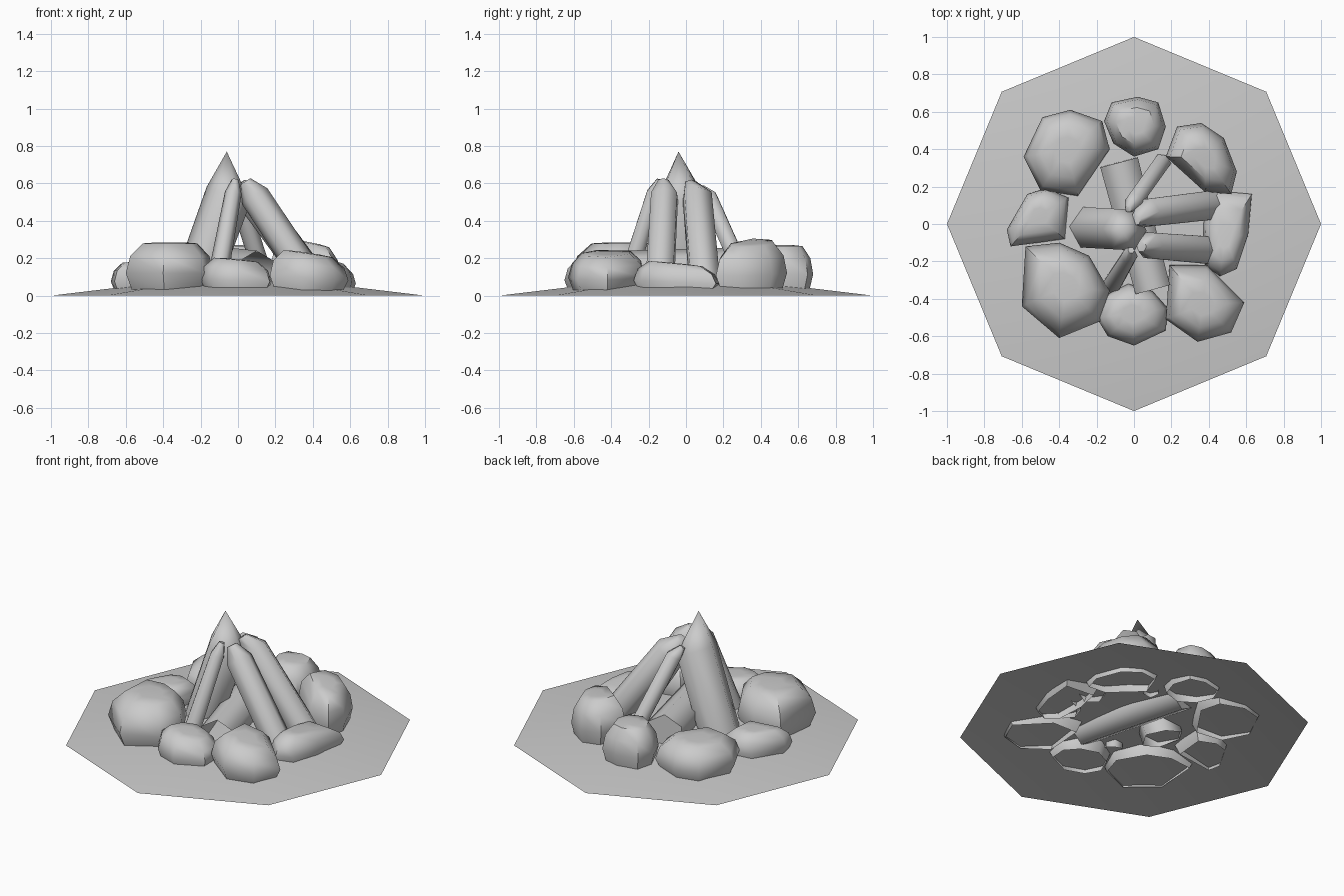
import bpy, bmesh, math
from mathutils import Vector

if "Cube" in bpy.data.objects:
    bpy.data.objects.remove(bpy.data.objects["Cube"])


def finish(name, bm, angle=40):
    bmesh.ops.recalc_face_normals(bm, faces=bm.faces)
    mesh = bpy.data.meshes.new(name)
    bm.to_mesh(mesh)
    bm.free()
    obj = bpy.data.objects.new(name, mesh)
    bpy.context.collection.objects.link(obj)
    bpy.ops.object.select_all(action='DESELECT')
    obj.select_set(True)
    bpy.context.view_layer.objects.active = obj
    bpy.ops.object.shade_smooth_by_angle(angle=math.radians(angle))
    return obj


def loft(rings, cap_top=True):
    bm = bmesh.new()
    loops = [[bm.verts.new(p) for p in ring] for ring in rings]
    n = len(loops[0])
    for a, b in zip(loops, loops[1:]):
        for i in range(n):
            j = (i + 1) % n
            bm.faces.new((a[i], a[j], b[j], b[i]))
    if cap_top:
        bm.faces.new(loops[-1])
    bmesh.ops.remove_doubles(bm, verts=bm.verts, dist=0.0005)
    return bm


def rock(name, height, outline, lean=(0, 0)):
    # Open-bottomed stone: plan outline swept up a rounded profile, top sloped by lean
    n = len(outline)
    cx = sum(p[0] for p in outline) / n
    cy = sum(p[1] for p in outline) / n
    rings = []
    for s, t in ((0.84, 0.06), (1.0, 0.42), (0.90, 0.74), (0.62, 0.98), (0.3, 1.0)):
        ring = []
        for x, y in outline:
            dx, dy = (x - cx) * s, (y - cy) * s
            ring.append((cx + dx, cy + dy, t * (height + lean[0] * dx + lean[1] * dy)))
        rings.append(ring)
    finish(name, loft(rings), 50)


def log(name, base, top, tip, r0, r1, tip_scale=0.4, sides=6):
    # Faceted log with a cut or pointed end, open base kept above the floor
    base, top, tip = Vector(base), Vector(top), Vector(tip)
    axis = (top - base).normalized()
    side = axis.cross(Vector((0, 0, 1))).normalized()
    up = side.cross(axis)
    rings = []
    for c, r in ((base, r0), (top, r1), (tip, r1 * tip_scale)):
        ring = []
        for i in range(sides):
            a = math.tau * (i + 0.5) / sides
            p = c + side * (r * math.cos(a)) + up * (r * math.sin(a))
            p.z = max(p.z, 0.02)
            ring.append(p)
        rings.append(ring)
    finish(name, loft(rings, tip_scale > 0), 65)


# Ground: shallow open octagonal cone
bm = bmesh.new()
rim = [bm.verts.new((math.cos(i * math.pi / 4), math.sin(i * math.pi / 4), 0)) for i in range(8)]
apex = bm.verts.new((0, 0, 0.12))
for i in range(8):
    bm.faces.new((rim[i], rim[(i + 1) % 8], apex))
finish("ground_mound", bm)

# Ring of stones
rock("stone_back_left", 0.22, [(-.49, .57), (-.34, .61), (-.17, .55), (-.13, .40),
                               (-.30, .15), (-.50, .18), (-.59, .36)])
rock("stone_back", 0.27, [(-.12, .65), (.02, .68), (.13, .65), (.17, .52),
                          (.13, .40), (0, .36), (-.11, .43), (-.16, .55)])
rock("stone_back_right", 0.285, [(.23, .52), (.36, .54), (.48, .46), (.55, .28),
                                 (.52, .16), (.38, .17), (.17, .36)], (-.2, 0))
rock("stone_right", 0.175, [(.41, .18), (.63, .16), (.61, -.06), (.55, -.24),
                            (.46, -.28), (.38, -.22), (.37, 0)], (0, -.1))
rock("stone_front_right", 0.23, [(.19, -.22), (.39, -.22), (.59, -.42), (.52, -.58),
                                 (.34, -.63), (.17, -.51)], (-.15, 0))
rock("stone_front", 0.195, [(-.03, -.32), (.10, -.36), (.18, -.45), (.17, -.57),
                            (0, -.65), (-.14, -.60), (-.20, -.50), (-.15, -.38)], (-.1, 0))
rock("stone_front_left", 0.285, [(-.58, -.12), (-.40, -.10), (-.24, -.17), (-.13, -.36),
                                 (-.18, -.52), (-.40, -.61), (-.60, -.44)])
rock("stone_left", 0.18, [(-.68, -.03), (-.57, .16), (-.47, .19), (-.35, .14),
                          (-.37, -.08), (-.66, -.12)])

# Leaning logs
log("main_pointed_log", (-.23, -.02, .03), (-.05, -.03, .54), (-.06, -.04, .77), .125, .125, 0)
log("right_back_log", (.41, .10, .06), (.07, .06, .53), (.01, .025, .60), .09, .085)
log("right_front_log", (.40, -.14, .06), (.09, -.115, .53), (.04, -.12, .61), .085, .08)
log("thin_back_log", (.15, .33, .06), (.0, .12, .53), (-.03, .08, .58), .05, .05)
log("thin_front_log", (-.115, -.32, .06), (-.025, -.17, .55), (-.015, -.14, .62), .055, .045)

# Log lying across the middle
log("lying_log", (.10, -.35, .13), (-.08, .33, .14), (-.08, .33, .14), .11, .12, 1.0)
